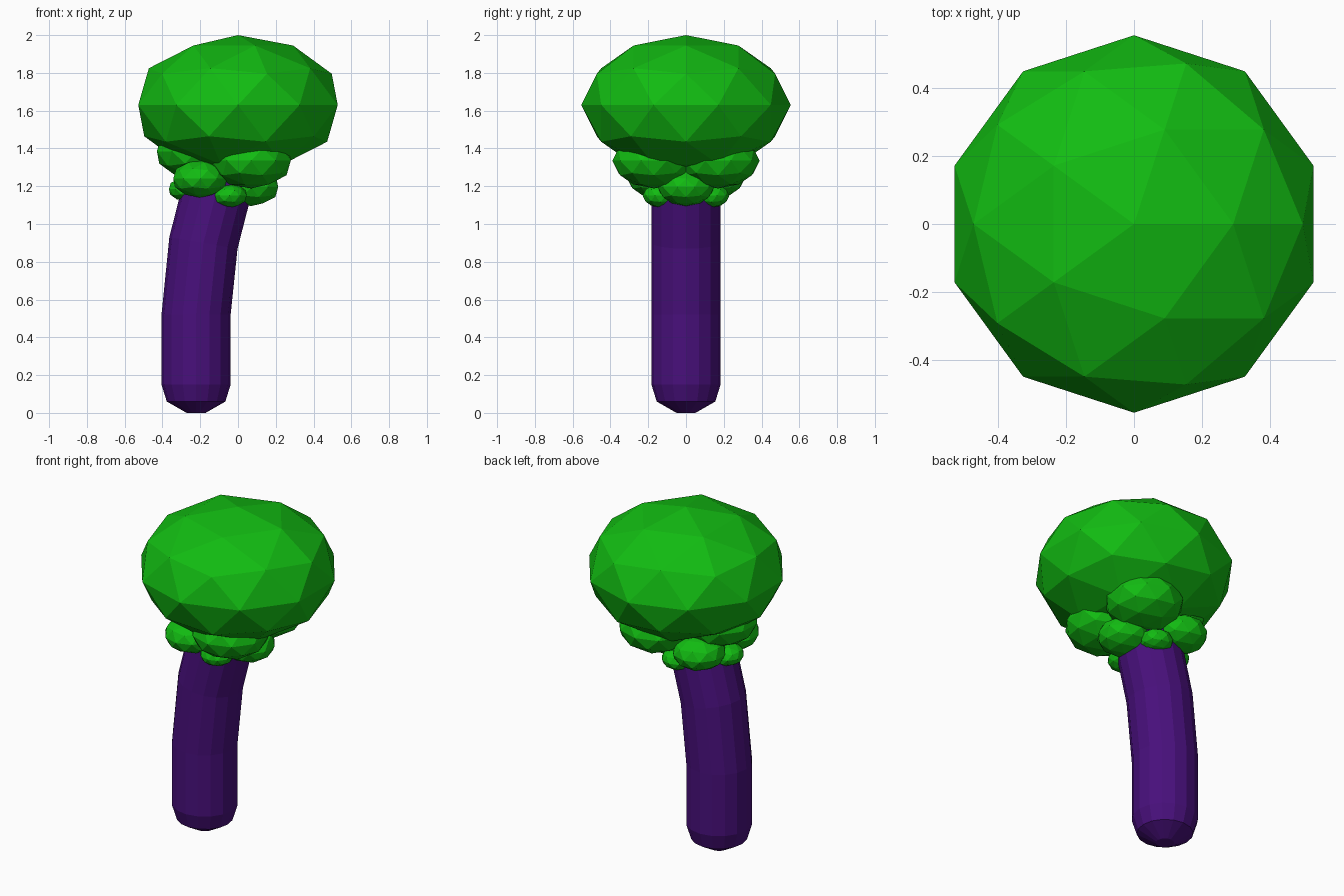
import bpy, bmesh
from math import sin, cos, pi
from mathutils import Vector

if "Cube" in bpy.data.objects:
    bpy.data.objects.remove(bpy.data.objects["Cube"])


def material(name, rgb):
    m = bpy.data.materials.new(name)
    m.diffuse_color = (*rgb, 1)
    m.use_nodes = True
    m.node_tree.nodes["Principled BSDF"].inputs["Base Color"].default_value = m.diffuse_color
    return m


GREEN = material("leaf_green", (0.006, 0.5, 0.006))
PURPLE = material("bark_purple", (0.065, 0.005, 0.2))


def finish(bm, name, mat):
    mesh = bpy.data.meshes.new(name)
    bm.to_mesh(mesh)
    bm.free()
    mesh.materials.append(mat)
    obj = bpy.data.objects.new(name, mesh)
    bpy.context.collection.objects.link(obj)
    return obj


def leaf_ball(name, centre, r):
    # Faceted ball flattened to two thirds of its width
    bm = bmesh.new()
    bmesh.ops.create_icosphere(bm, subdivisions=2, radius=1)
    bmesh.ops.scale(bm, vec=(r, r, r * 2 / 3), verts=bm.verts)
    bmesh.ops.translate(bm, vec=centre, verts=bm.verts)
    finish(bm, name, GREEN)


# Main canopy
leaf_ball("canopy", (0, 0, 1.63), 0.555)

# Three tiers of leaf clumps: (radius, pair position, single position)
tiers = {
    "large_clump": (0.22, (0.07, 0.17, 1.335), (-0.22, 0, 1.385)),
    "medium_clump": (0.15, (-0.20, 0.16, 1.24), (0.07, 0, 1.195)),
    "small_clump": (0.095, (-0.045, 0.135, 1.15), (-0.275, 0, 1.185)),
}
for name, (r, (x, y, z), single) in tiers.items():
    leaf_ball(name + "_front", (x, -y, z), r)
    leaf_ball(name + "_back", (x, y, z), r)
    leaf_ball(name + "_side", single, r)

# Bent trunk: rings of (x, z, radius, lean slope)
rings = [(-0.222, 0, 0.05, 0), (-0.222, 0.06, 0.155, 0), (-0.222, 0.15, 0.183, 0),
         (-0.222, 0.52, 0.183, 0), (-0.183, 0.90, 0.183, 0.17), (-0.05, 1.42, 0.183, 0.25)]
SIDES = 16
bm = bmesh.new()
loops = []
for x, z, r, lean in rings:
    across = Vector((1, 0, -lean)).normalized()
    loops.append([bm.verts.new(Vector((x, 0, z)) + across * r * cos(a) + Vector((0, r * sin(a), 0)))
                  for a in (2 * pi * i / SIDES for i in range(SIDES))])
for low, high in zip(loops, loops[1:]):
    for i in range(SIDES):
        j = (i + 1) % SIDES
        bm.faces.new((low[i], low[j], high[j], high[i]))
bm.faces.new(loops[0][::-1])
bm.faces.new(loops[-1])
finish(bm, "trunk", PURPLE)
